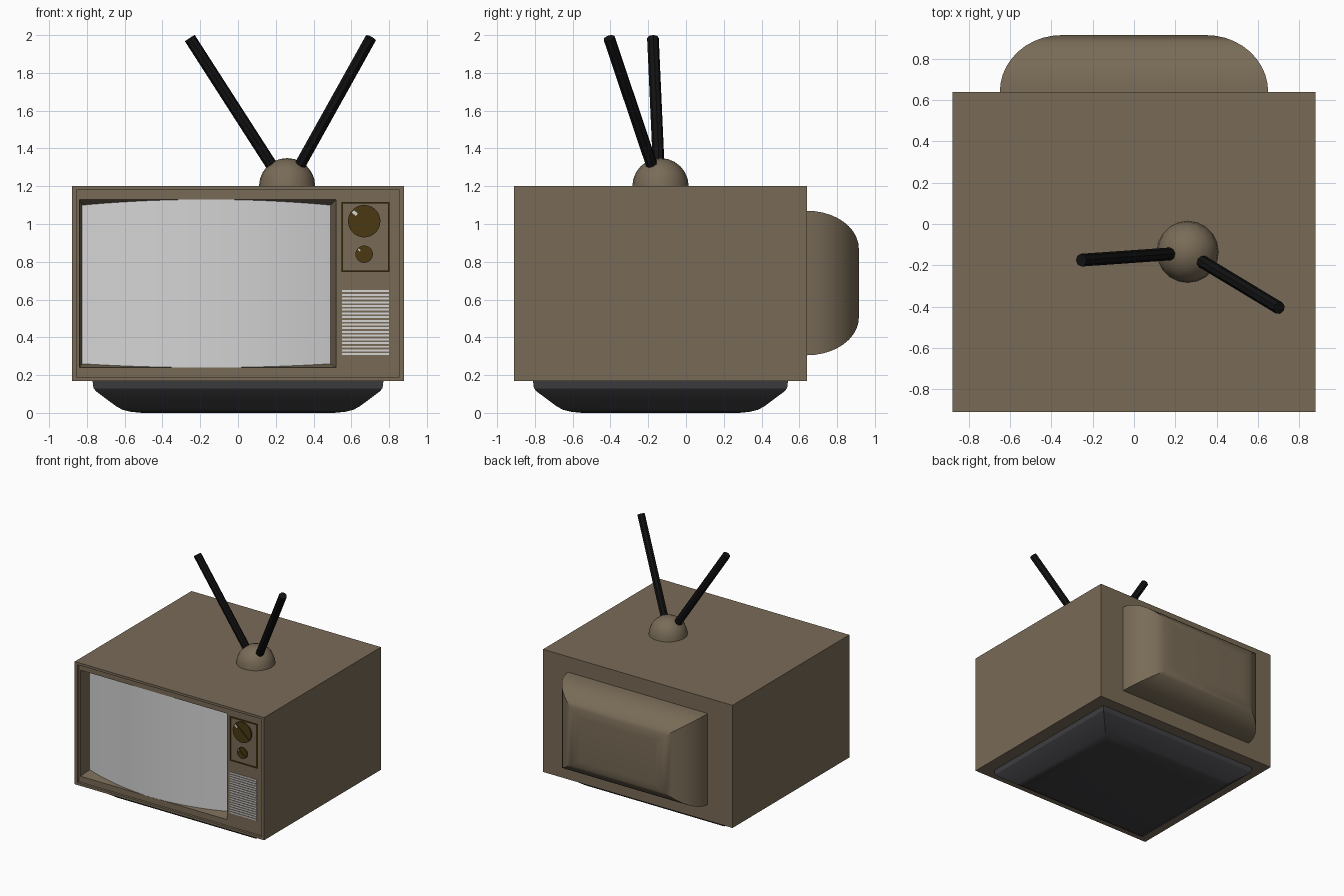
import bpy, bmesh, math
from mathutils import Vector, Matrix

if "Cube" in bpy.data.objects:
    bpy.data.objects.remove(bpy.data.objects["Cube"])


def material(name, rgb):
    m = bpy.data.materials.new(name)
    m.diffuse_color = (*rgb, 1)
    m.use_nodes = True
    m.node_tree.nodes["Principled BSDF"].inputs["Base Color"].default_value = m.diffuse_color
    return m


BROWN = material("cabinet brown", (0.19, 0.147, 0.095))
PALE = material("pale grey", (0.66, 0.66, 0.66))
GOLD = material("dark gold", (0.068, 0.04, 0.006))
CHARCOAL = material("charcoal", (0.05, 0.05, 0.055))
BLACK = material("black", (0.006, 0.006, 0.006))


def finish(bm, name, mat, recalc=True):
    if recalc:
        bmesh.ops.recalc_face_normals(bm, faces=bm.faces[:])
    me = bpy.data.meshes.new(name)
    bm.to_mesh(me)
    bm.free()
    me.materials.append(mat)
    ob = bpy.data.objects.new(name, me)
    bpy.context.collection.objects.link(ob)
    return ob


def rect_y(x0, x1, z0, z1, y):
    return [(x0, y, z0), (x1, y, z0), (x1, y, z1), (x0, y, z1)]


def rect_z(x, y, cy, z):
    return [(-x, cy - y, z), (x, cy - y, z), (x, cy + y, z), (-x, cy + y, z)]


def loft(name, rings, mat, cap_start=False, cap_end=False):
    bm = bmesh.new()
    rows = [[bm.verts.new(p) for p in r] for r in rings]
    for a, b in zip(rows, rows[1:]):
        for i in range(4):
            j = (i + 1) % 4
            bm.faces.new((a[i], a[j], b[j], b[i]))
    if cap_start:
        bm.faces.new(rows[0])
    if cap_end:
        bm.faces.new(rows[-1])
    return finish(bm, name, mat)


def box(name, x0, x1, z0, z1, y0, y1, mat):
    return loft(name, [rect_y(x0, x1, z0, z1, y0), rect_y(x0, x1, z0, z1, y1)],
                mat, True, True)


def rod(name, a, b, radius, sides, mat):
    a, b = Vector(a), Vector(b)
    bm = bmesh.new()
    rot = (b - a).to_track_quat('Z', 'Y').to_matrix().to_4x4()
    bmesh.ops.create_cone(bm, cap_ends=True, segments=sides, radius1=radius,
                          radius2=radius, depth=(b - a).length,
                          matrix=Matrix.Translation((a + b) / 2) @ rot)
    return finish(bm, name, mat)


# Cabinet: back wall, sides, thin rim, recessed front, tapered screen opening
FRONT, FACE, DEEP = -0.91, -0.89, -0.79
wide = (-0.84, 0.52, 0.24, 1.13)
narrow = (-0.825, 0.49, 0.26, 1.10)
rim = (-0.855, 0.855, 0.19, 1.18)
outer = (-0.88, 0.88, 0.17, 1.20)
loft("cabinet", [rect_y(*outer, 0.64), rect_y(*outer, FRONT), rect_y(*rim, FRONT),
                 rect_y(*rim, FACE), rect_y(*wide, FACE), rect_y(*narrow, DEEP)],
     BROWN, cap_start=True)

# Screen: bulges forward in the middle and meets the tapered opening
bm = bmesh.new()
cols = []
N = 20
for i in range(N + 1):
    u = i / N
    k = 1 - (2 * u - 1) ** 2
    x = narrow[0] + u * (narrow[1] - narrow[0])
    y = DEEP + k * (FACE - DEEP)
    z0 = narrow[2] + k * (wide[2] - narrow[2])
    z1 = narrow[3] + k * (wide[3] - narrow[3])
    cols.append((bm.verts.new((x, y, z0)), bm.verts.new((x, y, z1))))
for a, b in zip(cols, cols[1:]):
    bm.faces.new((a[0], b[0], b[1], a[1]))
finish(bm, "screen", PALE, recalc=False)

# Rounded tube housing on the back
rings = []
for i in range(11):
    t = i / 10 * math.pi / 2
    c, s = 1 - math.cos(t), math.sin(t)
    rings.append(rect_y(-0.65 + 0.3 * c, 0.65 - 0.3 * c,
                        0.305 + 0.2 * c, 1.07 - 0.2 * c, 0.64 + 0.275 * s))
loft("back_housing", rings, BROWN, cap_end=True)

# Sloped base
base = [(0, 0.17), (0.005, 0.13), (0.02, 0.113), (0.125, 0.035),
        (0.16, 0.016), (0.20, 0.006), (0.26, 0.0)]
loft("base", [rect_z(0.77 - d, 0.675 - d, -0.135, z) for d, z in base],
     CHARCOAL, True, True)

# Control panel border
px0, px1, pz0, pz1, w = 0.548, 0.803, 0.745, 1.117, 0.009
for name, r in (("left", (px0, px0 + w, pz0, pz1)), ("right", (px1 - w, px1, pz0, pz1)),
                ("bottom", (px0 + w, px1 - w, pz0, pz0 + w)),
                ("top", (px0 + w, px1 - w, pz1 - w, pz1))):
    box("panel_border_" + name, *r, FACE - 0.008, FACE + 0.002, GOLD)

# Dials with a diagonal grip and pale pointer
for name, z, r in (("large", 1.015, 0.086), ("small", 0.84, 0.046)):
    rod(name + "_dial", (0.668, FACE + 0.002, z), (0.668, FACE - 0.012, z), r, 28, GOLD)
    turn = Matrix.Translation((0.668, 0, z)) @ Matrix.Rotation(math.radians(41), 4, 'Y')
    grip = box(name + "_dial_grip", -0.95 * r, 0.95 * r, -0.13 * r, 0.13 * r,
               FACE - 0.019, FACE - 0.01, GOLD)
    mark = box(name + "_dial_pointer", -0.92 * r, -0.6 * r, -0.1 * r, 0.1 * r,
               FACE - 0.02, FACE - 0.018, PALE)
    for ob in (grip, mark):
        ob.data.transform(turn)

# Speaker grille slats
for i in range(18):
    z = 0.311 + i * 0.0196
    box("grille_slat", 0.55, 0.80, z - 0.0052, z + 0.0052, FACE - 0.005, FACE + 0.002, PALE)

# Antenna dome and rods
bm = bmesh.new()
bmesh.ops.create_uvsphere(bm, u_segments=20, v_segments=12, radius=0.149,
                          matrix=Matrix.Translation((0.26, -0.135, 1.20)))
bmesh.ops.delete(bm, geom=[v for v in bm.verts if v.co.z < 1.195], context='VERTS')
finish(bm, "antenna_dome", BROWN)
rod("left_antenna", (0.175, -0.145, 1.315), (-0.255, -0.175, 1.984), 0.031, 8, BLACK)
rod("right_antenna", (0.33, -0.182, 1.315), (0.703, -0.407, 1.984), 0.031, 8, BLACK)

# Smooth curved parts, keep hard edges
for ob in bpy.context.scene.objects:
    ob.select_set(True)
    bpy.context.view_layer.objects.active = ob
bpy.ops.object.shade_smooth_by_angle(angle=math.radians(32))
